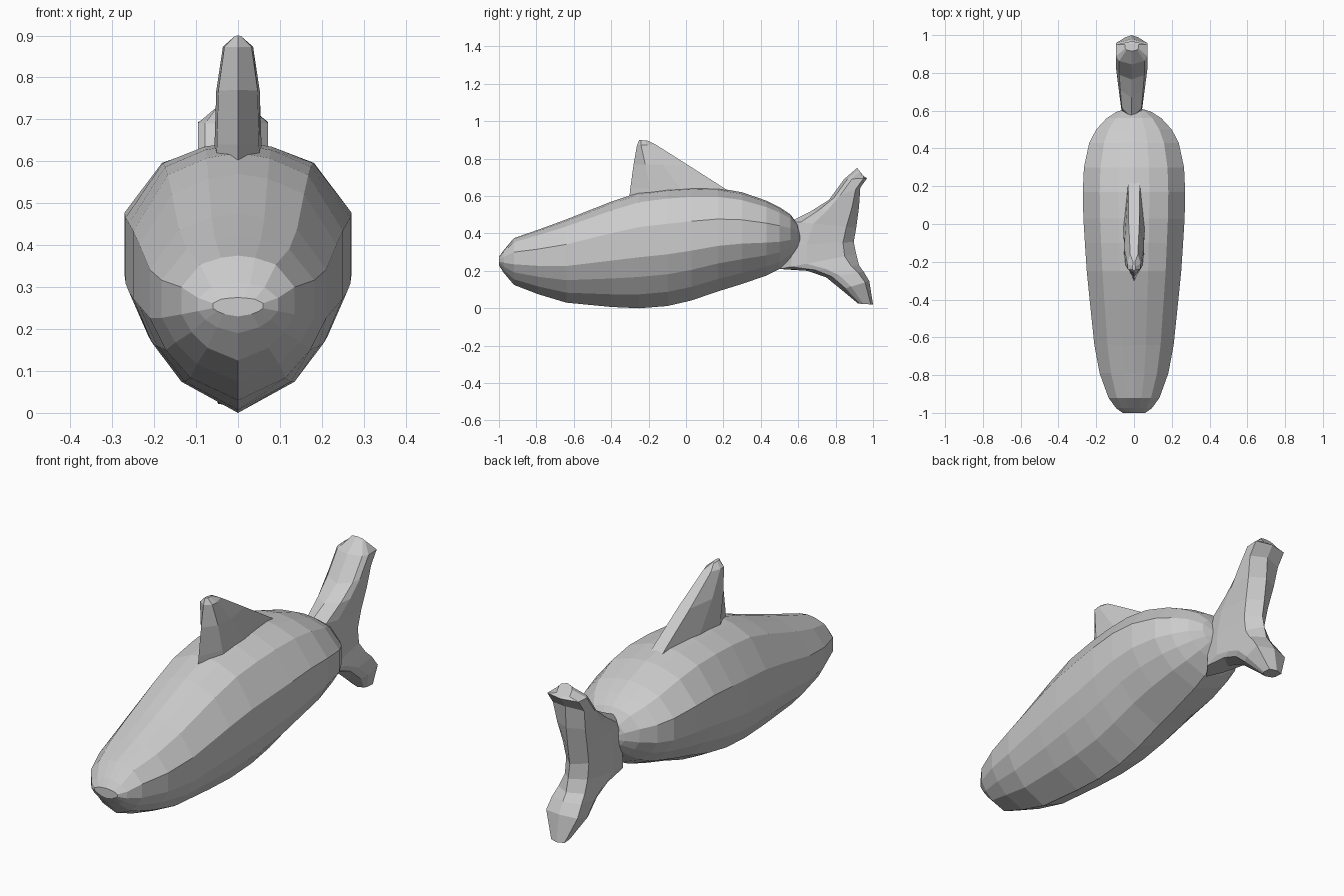
import bpy, bmesh


def loft(name, rings):
    """Skin a list of equal-length closed rings, capping both ends."""
    bm = bmesh.new()
    vs = [[bm.verts.new(p) for p in ring] for ring in rings]
    n = len(vs[0])
    for a, b in zip(vs, vs[1:]):
        for i in range(n):
            j = (i + 1) % n
            bm.faces.new((a[i], a[j], b[j], b[i]))
    bm.faces.new(vs[0])
    bm.faces.new(vs[-1])
    bmesh.ops.recalc_face_normals(bm, faces=bm.faces[:])
    me = bpy.data.meshes.new(name)
    bm.to_mesh(me)
    bm.free()
    ob = bpy.data.objects.new(name, me)
    bpy.context.collection.objects.link(ob)
    return ob


# Body: one faceted cross-section scaled along y
half = [(0, 1), (0.30, 0.98), (0.67, 0.915), (1, 0.70), (1, 0.44),
        (0.82, 0.27), (0.54, 0.12), (0, 0)]
section = half + [(-x, z) for x, z in half[-2:0:-1]]
# y, half width, bottom z, top z
stations = [(-1.0, 0.06, 0.23, 0.275), (-0.975, 0.095, 0.19, 0.31),
            (-0.92, 0.135, 0.125, 0.375), (-0.79, 0.182, 0.075, 0.42),
            (-0.64, 0.21, 0.03, 0.475), (-0.40, 0.235, 0.007, 0.57),
            (-0.25, 0.25, 0.0, 0.62), (-0.10, 0.26, 0.012, 0.64),
            (0.03, 0.268, 0.042, 0.647), (0.17, 0.271, 0.09, 0.643),
            (0.30, 0.265, 0.13, 0.62), (0.43, 0.237, 0.175, 0.575),
            (0.50, 0.20, 0.21, 0.54), (0.56, 0.145, 0.26, 0.50),
            (0.595, 0.09, 0.31, 0.45), (0.61, 0.04, 0.345, 0.40)]
loft("body", [[(w * x, y, b + (t - b) * z) for x, z in section]
              for y, w, b, t in stations])


def blade(name, spans, fractions, cx=0):
    """Fin made of lens sections between leading and trailing points.
    spans: (lead y, lead z, trail y, trail z, half width)
    fractions: (position along the span, width factor)"""
    rings = []
    for y0, z0, y1, z1, w in spans:
        pts = [(w * f, y0 + (y1 - y0) * t, z0 + (z1 - z0) * t)
               for t, f in fractions]
        back = [(-x, y, z) for x, y, z in pts[::-1] if x > 0]
        rings.append([(x + cx, y, z) for x, y, z in pts + back])
    return loft(name, rings)


# Dorsal fin
blade("dorsal_fin",
      [(-0.305, 0.57, 0.34, 0.57, 0.058), (-0.298, 0.64, 0.24, 0.64, 0.056),
       (-0.28, 0.77, 0.03, 0.765, 0.052), (-0.262, 0.872, -0.155, 0.875, 0.036),
       (-0.25, 0.90, -0.20, 0.895, 0.008)],
      [(0, 0), (0.2, 0.9), (0.5, 1), (0.94, 0.55)])

# Tail fin
blade("tail_fin",
      [(0.915, 0.75, 0.955, 0.70, 0.035), (0.845, 0.69, 0.968, 0.695, 0.083),
       (0.765, 0.58, 0.932, 0.645, 0.083), (0.67, 0.52, 0.925, 0.54, 0.075),
       (0.56, 0.465, 0.91, 0.43, 0.065), (0.51, 0.33, 0.897, 0.355, 0.06),
       (0.50, 0.21, 0.91, 0.29, 0.06), (0.65, 0.20, 0.925, 0.23, 0.07),
       (0.75, 0.165, 0.95, 0.195, 0.078), (0.83, 0.10, 0.98, 0.145, 0.083),
       (0.92, 0.025, 1.0, 0.02, 0.035)],
      [(0, 0), (0.15, 0.8), (0.35, 1), (0.85, 1), (1, 0)], cx=-0.012)
